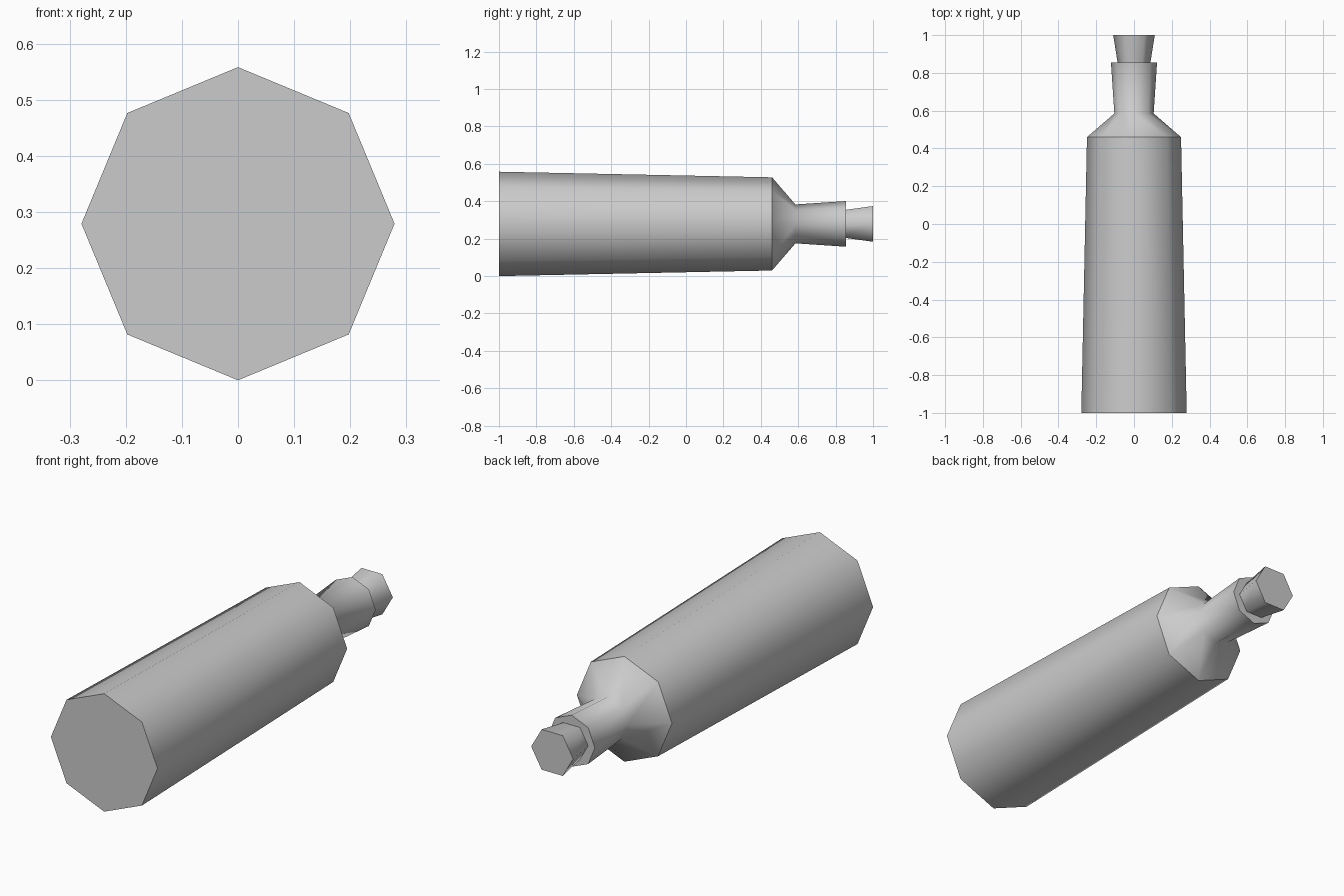
import bpy, bmesh
from math import cos, sin, tau

cube = bpy.data.objects.get("Cube")
if cube:
    bpy.data.objects.remove(cube, do_unlink=True)

AXIS_Z = 0.279

grey = bpy.data.materials.new("plain grey")
grey.use_nodes = True
grey.diffuse_color = (0.6, 0.6, 0.6, 1)
grey.node_tree.nodes["Principled BSDF"].inputs["Base Color"].default_value = grey.diffuse_color


def lathe(name, sides, profile, sharp_rings):
    """Closed solid of (y, radius) rings around the lengthwise axis."""
    bm = bmesh.new()
    rings = [[bm.verts.new((r * cos(tau * i / sides), y, AXIS_Z + r * sin(tau * i / sides)))
              for i in range(sides)] for y, r in profile]
    for a, b in zip(rings, rings[1:]):
        for i in range(sides):
            j = (i + 1) % sides
            bm.faces.new((a[i], a[j], b[j], b[i])).smooth = True
    bm.faces.new(rings[0])
    bm.faces.new(rings[-1])
    # crisp creases around the chosen rings
    for k in sharp_rings:
        for i in range(sides):
            bm.edges.get((rings[k][i], rings[k][(i + 1) % sides])).smooth = False
    bmesh.ops.recalc_face_normals(bm, faces=bm.faces)
    mesh = bpy.data.meshes.new(name)
    bm.to_mesh(mesh)
    bm.free()
    mesh.materials.append(grey)
    obj = bpy.data.objects.new(name, mesh)
    bpy.context.collection.objects.link(obj)
    return obj


# Body, shoulder and flared neck in one piece
lathe("bottle", 8, [(-1, 0.279), (0.46, 0.249), (0.585, 0.104), (0.855, 0.122)], (0, 1, 3))

# Tapered stopper, seated just inside the neck
lathe("stopper", 6, [(0.83, 0.083), (1, 0.11)], (0, 1))
